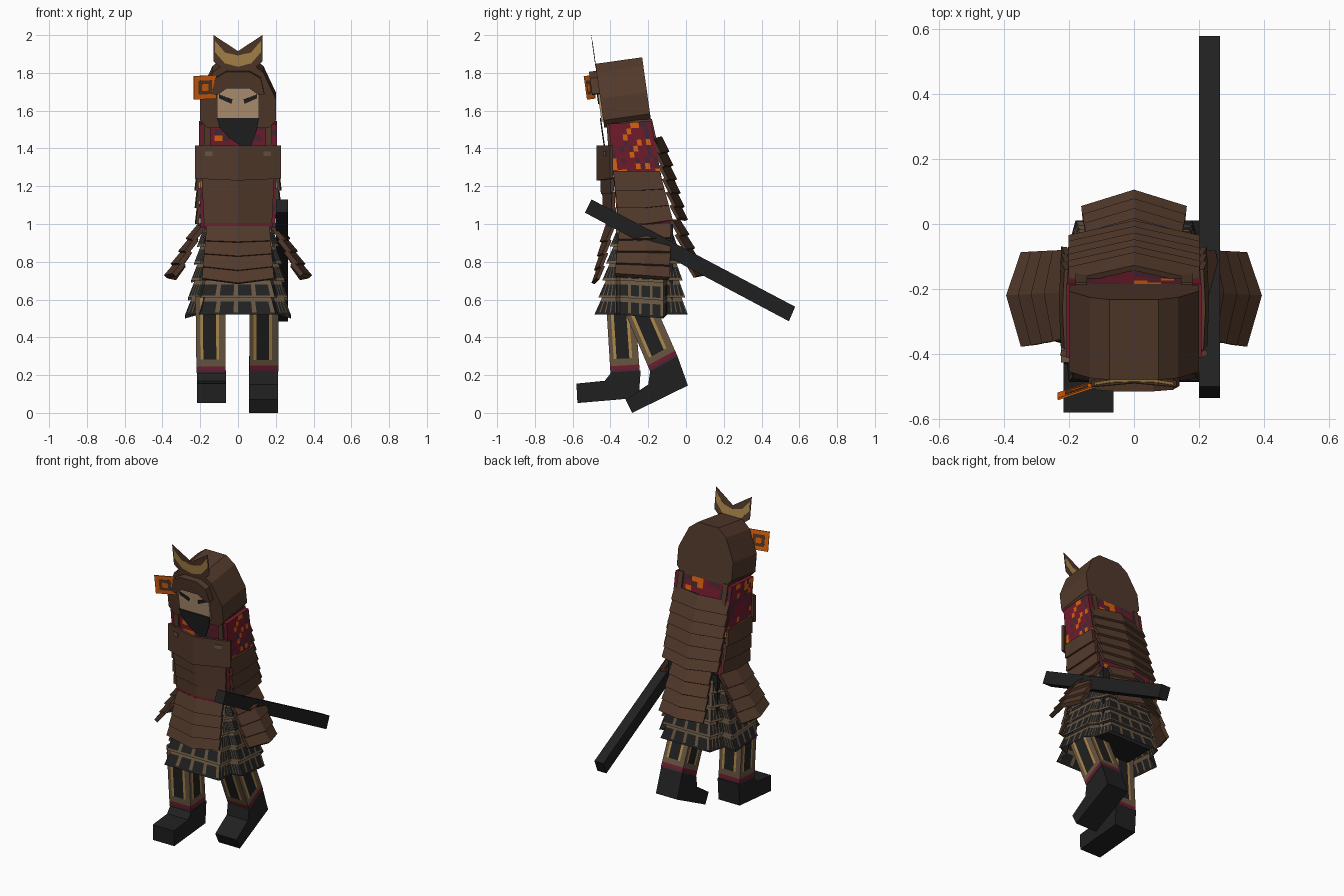
import bpy, bmesh, random
from math import radians
from mathutils import Matrix, Vector

random.seed(4)
if "Cube" in bpy.data.objects:
    bpy.data.objects.remove(bpy.data.objects["Cube"])


def material(name, *rgb):
    m = bpy.data.materials.new(name)
    m.use_nodes = True
    m.diffuse_color = (*rgb, 1)
    m.node_tree.nodes["Principled BSDF"].inputs["Base Color"].default_value = (*rgb, 1)
    return m


BROWN = material("leather brown", .084, .041, .024)
BLACK = material("charcoal", .0145, .0145, .0145)
CRIMSON = material("crimson cloth", .165, .011, .025)
PLUM = material("plum cloth", .065, .02, .035)
SKIN = material("skin", .45, .295, .175)
BEIGE = material("drab beige", .135, .09, .052)
GOLD = material("old gold", .42, .245, .07)
ORANGE = material("orange", .7, .12, .004)


def finish(name, bm, mats):
    bmesh.ops.recalc_face_normals(bm, faces=bm.faces)
    mesh = bpy.data.meshes.new(name)
    bm.to_mesh(mesh)
    bm.free()
    for m in mats:
        mesh.materials.append(m)
    ob = bpy.data.objects.new(name, mesh)
    bpy.context.collection.objects.link(ob)
    return ob


def prism(name, profile, axis, lo, hi, mat, matrix=Matrix()):
    """Extrude a 2D profile along x (profile is y, z) or y (profile is x, z)."""
    bm = bmesh.new()
    place = (lambda p, d: (d, p[0], p[1])) if axis == "x" else (lambda p, d: (p[0], d, p[1]))
    a = [bm.verts.new(matrix @ Vector(place(p, lo))) for p in profile]
    b = [bm.verts.new(matrix @ Vector(place(p, hi))) for p in profile]
    bm.faces.new(a)
    bm.faces.new(b[::-1])
    for i in range(len(a)):
        j = (i + 1) % len(a)
        bm.faces.new((a[i], a[j], b[j], b[i]))
    finish(name, bm, [mat])


def tube(name, loops, cols, mats, rule, cap=True):
    """Skin corner loops; each side is split at cols, coloured by rule(row, col)."""
    bm = bmesh.new()
    rings = []
    for loop in loops:
        n = len(loop)
        rings.append([bm.verts.new(Vector(loop[i]).lerp(Vector(loop[(i + 1) % n]), t))
                      for i in range(n) for t in cols])
    for r, (a, b) in enumerate(zip(rings, rings[1:])):
        for i in range(len(a)):
            j = (i + 1) % len(a)
            bm.faces.new((a[i], a[j], b[j], b[i])).material_index = rule(r, i % len(cols))
    if cap:
        bm.faces.new(rings[0])
        bm.faces.new(rings[-1])
    finish(name, bm, mats)


def blend(a, b, t):
    return [Vector(p).lerp(Vector(q), t) for p, q in zip(a, b)]


def plates(name, n, top, bottom, step, mat=BROWN, thickness=.018):
    """Overlapping armour rows; each row's lower edge kicks out by step."""
    bm = bmesh.new()
    for k in range(n):
        up = [bm.verts.new(p) for p in blend(top, bottom, k / n)]
        low = [bm.verts.new(p + Vector(step)) for p in blend(top, bottom, min(1, (k + 1.1) / n))]
        for i in range(len(up) - 1):
            bm.faces.new((up[i], up[i + 1], low[i + 1], low[i]))
    mod = finish(name, bm, [mat]).modifiers.new("thickness", "SOLIDIFY")
    mod.thickness = thickness
    mod.offset = 0


def ridge(w, y_edge, y_mid, z_edge, z_mid):
    return [(-w, y_edge, z_edge), (0, y_mid, z_mid), (w, y_edge, z_edge)]


def box_loop(x0, x1, y0, y1, z0, z1):
    """Rectangle whose height runs from z0 at the front to z1 at the back."""
    return [(x0, y0, z0), (x1, y0, z0), (x1, y1, z1), (x0, y1, z1)]


def mirror_x(points):
    return [(-x, y, z) for x, y, z in points]


# Torso with mottled cloth, leaning forward
def cloth(row, col):
    return random.choices((0, 1, 2), (60, 28, 20 if row < 2 else 7))[0]


top = box_loop(-.207, .207, -.41, -.185, 1.53, 1.545)
low = box_loop(-.198, .198, -.36, -.08, .98, .98)
tube("torso", [blend(top, low, r / 18) for r in range(19)], [c / 10 for c in range(10)],
     [CRIMSON, PLUM, ORANGE], cloth)

# Body armour
plates("breastplate", 1, ridge(.225, -.395, -.465, 1.415, 1.415),
       ridge(.225, -.395, -.465, 1.24, 1.23), (0, 0, 0))
plates("belly_plates", 3, ridge(.19, -.39, -.445, 1.25, 1.25),
       ridge(.178, -.372, -.415, 1.005, 1.005), (0, -.008, 0))
plates("front_sash", 1, ridge(.18, -.375, -.418, 1.005, 1.005),
       ridge(.18, -.375, -.418, .985, .985), (0, 0, 0), CRIMSON)
plates("front_tassets", 4, ridge(.165, -.385, -.42, .985, .985),
       ridge(.19, -.455, -.48, .71, .685), (0, -.012, 0))
plates("back_plates", 6, ridge(.2, -.18, -.135, 1.45, 1.46),
       ridge(.2, -.06, -.015, 1.03, 1.02), (0, .018, 0))
plates("back_tassets", 4, ridge(.14, -.08, -.04, 1.02, 1.02),
       ridge(.16, .03, .08, .72, .73), (0, .018, 0))
side_top = [(.205, -.385, 1.28), (.211, -.26, 1.28), (.205, -.14, 1.28)]
side_low = [(.203, -.355, 1), (.208, -.21, 1), (.203, -.07, 1.02)]
hip_top = [(.185, -.35, .98), (.205, -.21, .99), (.185, -.08, 1)]
hip_low = [(.32, -.375, .73), (.365, -.22, .72), (.32, -.09, .71)]
buckle_top = [(.135, -.436, 1.385), (.175, -.423, 1.385)]
buckle_low = [(.135, -.436, 1.36), (.175, -.423, 1.36)]
for side, s, flip in (("left", 1, list), ("right", -1, mirror_x)):
    plates(side + "_side_plates", 3, flip(side_top), flip(side_low), (s * .012, 0, 0))
    plates(side + "_hip_guard", 4, flip(hip_top), flip(hip_low), (s * .018, 0, 0),
           thickness=.026)
    plates(side + "_buckle", 1, flip(buckle_top), flip(buckle_low), (0, 0, 0), BEIGE, .006)
    prism(side + "_shoulder_strap", [(-.41, 1.38), (-.422, 1.55), (-.18, 1.555), (-.15, 1.42)],
          "x", *sorted((s * .145, s * .18)), BROWN)


# Layered skirt of dark scales on beige backing: four flared panels with notched corners
def skirt_loop(t, tuck=0):
    z, w, v = .98 - .46 * t, .2 + .08 * t - tuck, .18 + .02 * t - tuck
    f, b = -.38 - .105 * t + tuck, -.06 + .07 * t - tuck
    right = [(v, f, z), (v + .012, -.37, z), (w, -.35, z), (w, -.12, z - .02 * t),
             (v + .01, -.1, z), (v - .02, b, z)]
    return right + mirror_x(right)[::-1]


scale_cols = [j / 4 + d for j in range(4) for d in (0, .19)]
for k in range(5):
    a, b = skirt_loop(k / 5, .02), skirt_loop((k + 1.08) / 5.08)
    hem = int(k < 4)
    tube(f"skirt_layer_{k + 1}", [blend(a, b, t) for t in (0, .25, .87, 1)], scale_cols,
         [BLACK, BEIGE], lambda r, c: (1, c % 2, hem)[r], cap=False)
tube("hip_core", [box_loop(-.18, .18, -.36, -.07, z, z) for z in (1, .56)], [0],
     [BLACK], lambda r, c: 0)


# Legs with dark panels, gold stripes and red cuffs
def leg(name, upper, lower):
    tube(name, [blend(upper, lower, t) for t in (0, .3, .82, .91, .96, 1)],
         [0, .14, .24, .68, .78], [BEIGE, GOLD, BLACK, CRIMSON, PLUM],
         lambda r, c: r if r > 2 else (0 if r == 2 else (0, 1, 2, 1, 0)[c]))


leg("right_leg", box_loop(-.225, -.065, -.425, -.275, .62, .62),
    box_loop(-.22, -.065, -.4, -.245, .21, .22))
leg("left_leg", box_loop(.06, .215, -.335, -.19, .56, .63),
    box_loop(.06, .215, -.19, -.045, .22, .3))
prism("right_foot", [(-.58, .155), (-.575, .052), (-.25, .08), (-.24, .225),
                     (-.395, .215), (-.43, .17)], "x", -.217, -.063, BLACK)
prism("left_foot", [(-.32, .07), (-.285, 0), (.01, .145), (-.045, .3),
                    (-.19, .22), (-.2, .15)], "x", .058, .213, BLACK)

# Sheathed sword on the left hip
prism("sword", [(-.535, 1.06), (-.5, 1.13), (.578, .562), (.545, .485)],
      "x", .2, .265, BLACK)

# Head, tipped slightly forward
HEAD = Matrix.Translation((0, -.33, 1.68)) @ Matrix.Rotation(radians(8), 4, "X")


def mirrored(half):
    return half + [(-x, z) for x, z in reversed(half)]


def head_part(name, profile, y0, y1, mat, extra=Matrix()):
    prism(name, profile, "y", y0, y1, mat, HEAD @ extra)


def square(r):
    return [(-r, -r), (r, -r), (r, r), (-r, r)]


head_part("hood", mirrored([(.165, -.155), (.2, -.115), (.2, 0), (.135, .14), (.075, .187)]),
          -.125, .125, BROWN)
head_part("face", [(-.112, -.12), (.112, -.12), (.112, .09), (-.112, .09)],
          -.135, -.12, SKIN)
head_part("brim", mirrored([(.11, .025), (.14, .03), (.12, .115), (.06, .15)])
          + [(-.06, .062), (.06, .062)], -.165, -.12, BROWN)
head_part("face_mask", [(-.112, -.1), (.112, -.1), (.098, -.17), (.065, -.255), (.045, -.267),
                        (-.05, -.205), (-.098, -.15)], -.142, -.135, BLACK)
for side, s in (("left", 1), ("right", -1)):
    head_part(side + "_eye", [(s * .03, -.003), (s * .1, .025), (s * .1, .005),
                              (s * .035, -.025)], -.14, -.133, BLACK)

# Crescent crest
head_part("crest", [(0, .255), (.13, .341), (.13, .2), (.07, .15),
                    (-.07, .15), (-.13, .2), (-.13, .341)], -.126, -.124, BROWN)
head_part("crest_crescent", [(-.122, .31), (-.07, .25), (0, .232), (.07, .25), (.122, .31),
                             (.122, .25), (.07, .19), (0, .172), (-.07, .19), (-.122, .25)],
          -.127, -.123, GOLD)

# Square badge on the right temple
BADGE = Matrix.Translation((-.175, -.172, .068)) @ Matrix.Rotation(.33, 4, "Z")
for name, r, depth, mat in (("badge", .063, .003, ORANGE), ("badge_inset", .037, .004, BROWN),
                            ("badge_centre", .018, .005, ORANGE)):
    head_part(name, square(r), -depth, depth, mat, BADGE)
